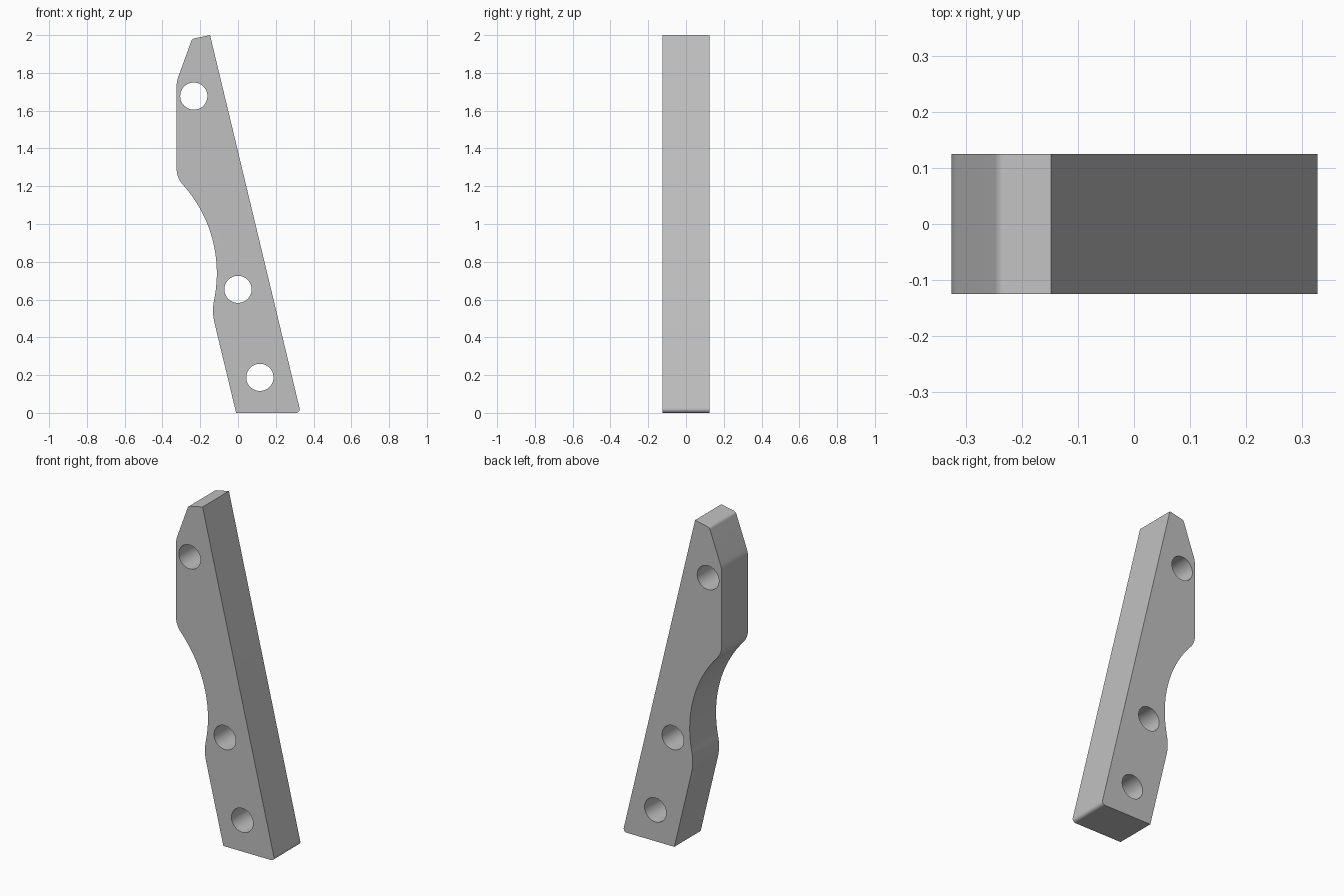
import bpy, bmesh, math
from mathutils import Vector, Matrix

cube = bpy.data.objects.get("Cube")
if cube:
    bpy.data.objects.remove(cube, do_unlink=True)

HALF_DEPTH = 0.125
HOLE_RADIUS = 0.072

# Side profile corners: x, z, rounding radius
CORNERS = [
    (-0.01, 0.0, 0), (0.332, 0.0, 0.02),
    (-0.148, 2.0, 0), (-0.243, 1.98, 0.02),
    (-0.325, 1.755, 0.15), (-0.325, 1.245, 0.125),
    (-0.056, 0.946, 0.7), (-0.139, 0.537, 0.28),
]
HOLES = [(-0.234, 1.677), (0.0, 0.654), (0.116, 0.188)]


def rounded(corners):
    """Replace each corner with a tangent arc of its radius."""
    points = []
    for i, (x, z, radius) in enumerate(corners):
        corner = Vector((x, z))
        if not radius:
            points.append(corner)
            continue
        a = (Vector(corners[i - 1][:2]) - corner).normalized()
        b = (Vector(corners[(i + 1) % len(corners)][:2]) - corner).normalized()
        half = a.angle(b) / 2
        centre = corner + (a + b).normalized() * radius / math.sin(half)
        start = corner + a * radius / math.tan(half) - centre
        end = corner + b * radius / math.tan(half) - centre
        sweep = math.atan2(start.x * end.y - start.y * end.x, start.dot(end))
        steps = max(6, round(abs(sweep) * 24))
        for k in range(steps + 1):
            points.append(centre + Matrix.Rotation(sweep * k / steps, 2) @ start)
    return points


def circle(x, z, radius, sides=48):
    turns = [math.tau * k / sides for k in range(sides)]
    return [Vector((x + radius * math.cos(t), z + radius * math.sin(t))) for t in turns]


# Filled outline with three through holes, extruded to full depth
curve = bpy.data.curves.new("bracket_profile", "CURVE")
curve.dimensions = "2D"
curve.fill_mode = "BOTH"
curve.extrude = HALF_DEPTH
for loop in [rounded(CORNERS)] + [circle(x, z, HOLE_RADIUS) for x, z in HOLES]:
    spline = curve.splines.new("POLY")
    spline.points.add(len(loop) - 1)
    for point, co in zip(spline.points, loop):
        point.co = (co.x, co.y, 0, 1)
    spline.use_cyclic_u = True

bracket = bpy.data.objects.new("bracket_bar", curve)
bpy.context.collection.objects.link(bracket)
bpy.ops.object.select_all(action="DESELECT")
bracket.select_set(True)
bpy.context.view_layer.objects.active = bracket
bpy.ops.object.convert(target="MESH")
bracket = bpy.context.object

# Stand the bar upright and join caps to walls
mesh = bracket.data
bm = bmesh.new()
bm.from_mesh(mesh)
bm.transform(Matrix.Rotation(math.pi / 2, 4, "X"))
bmesh.ops.remove_doubles(bm, verts=bm.verts, dist=0.0001)
bmesh.ops.recalc_face_normals(bm, faces=bm.faces)
bm.to_mesh(mesh)
bm.free()

# Plain grey finish
grey = bpy.data.materials.new("plain_grey")
grey.use_nodes = True
grey.diffuse_color = (0.53, 0.53, 0.53, 1)
grey.node_tree.nodes["Principled BSDF"].inputs["Base Color"].default_value = grey.diffuse_color
mesh.materials.clear()
mesh.materials.append(grey)

bpy.ops.object.shade_smooth_by_angle(angle=math.radians(30))
